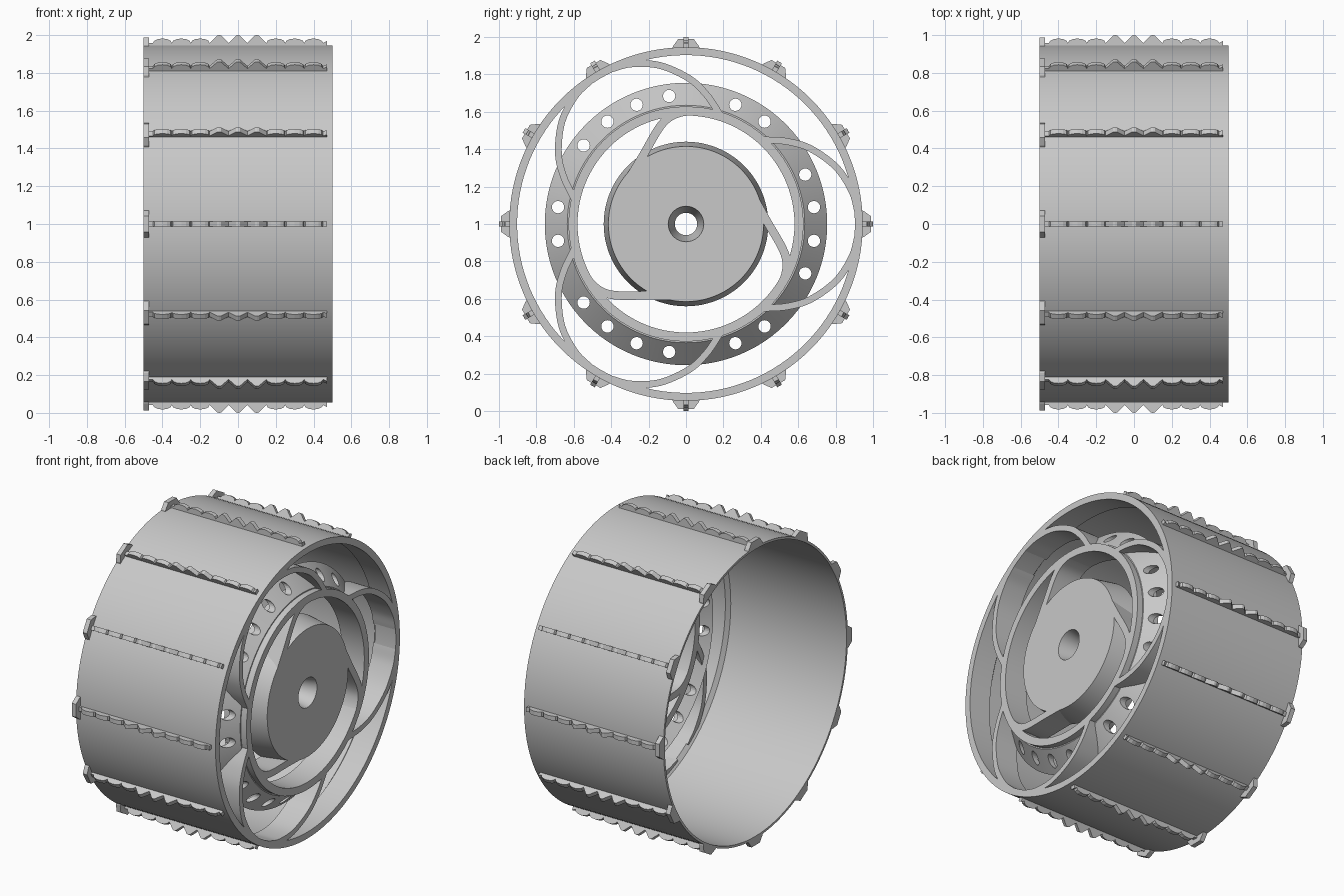
import bpy, bmesh, math
from mathutils import Vector, Matrix

cube = bpy.data.objects.get("Cube")
if cube:
    bpy.data.objects.remove(cube, do_unlink=True)

grey = bpy.data.materials.new("plain grey")
grey.use_nodes = True
COLOUR = (0.58, 0.58, 0.58, 1)
grey.diffuse_color = COLOUR
grey.node_tree.nodes["Principled BSDF"].inputs["Base Color"].default_value = COLOUR

AXLE = Matrix.Translation((0, 0, 1))      # axle runs along x at this height
FACE, BACK = 0.5, 0.34                    # depth of the spoke structure


def finish(name, bm, smooth=True):
    bmesh.ops.remove_doubles(bm, verts=bm.verts, dist=1e-5)
    bmesh.ops.recalc_face_normals(bm, faces=bm.faces)
    bm.transform(AXLE)
    mesh = bpy.data.meshes.new(name)
    bm.to_mesh(mesh)
    bm.free()
    mesh.materials.append(grey)
    ob = bpy.data.objects.new(name, mesh)
    bpy.context.collection.objects.link(ob)
    bpy.ops.object.select_all(action='DESELECT')
    ob.select_set(True)
    bpy.context.view_layer.objects.active = ob
    if smooth:
        bpy.ops.object.shade_smooth_by_angle(angle=math.radians(30))
    return ob


def lathe(name, profile, steps=96):
    """Revolve a closed (x, radius) profile about the axle."""
    bm = bmesh.new()
    verts = [bm.verts.new((x, 0, r)) for x, r in profile]
    edges = [bm.edges.new((verts[i - 1], verts[i])) for i in range(len(verts))]
    bmesh.ops.spin(bm, geom=verts + edges, cent=(0, 0, 0), axis=(1, 0, 0),
                   angle=math.tau, steps=steps, use_merge=True)
    return finish(name, bm)


def prism(bm, points, offset):
    """Extrude a planar outline along an offset."""
    low = [bm.verts.new(p) for p in points]
    high = [bm.verts.new(Vector(p) + Vector(offset)) for p in points]
    bm.faces.new(low)
    bm.faces.new(high[::-1])
    for i in range(len(low)):
        bm.faces.new((low[i - 1], low[i], high[i], high[i - 1]))
    return low + high


def smooth_path(pts, n=6):
    """Catmull-Rom curve through 2D points."""
    p = [Vector(q) for q in pts]
    p = [2 * p[0] - p[1]] + p + [2 * p[-1] - p[-2]]
    out = []
    for a, b, c, d in zip(p, p[1:], p[2:], p[3:]):
        for k in range(n):
            t = k / n
            out.append(0.5 * (2 * b + (c - a) * t + (2 * a - 5 * b + 4 * c - d) * t * t
                              + (3 * b - a - 3 * c + d) * t ** 3))
    return out + [p[-2]]


def ribbon(bm, path, width, turn, flip=1):
    """Curved spoke of constant width in the wheel plane."""
    left, right = [], []
    for i, q in enumerate(path):
        d = path[min(i + 1, len(path) - 1)] - path[max(i - 1, 0)]
        n = Vector((-d.y, d.x)).normalized() * width / 2
        left.append(q + n)
        right.append(q - n)
    verts = prism(bm, [(BACK, q.x, q.y * flip) for q in left + right[::-1]],
                  (FACE - BACK, 0, 0))
    bmesh.ops.rotate(bm, verts=verts, matrix=Matrix.Rotation(turn, 3, 'X'))


# Drum, hub and inner ring
lathe("drum", [(-0.5, 0.945), (0.5, 0.945), (0.5, 0.903), (0.35, 0.903),
               (0.33, 0.93), (-0.5, 0.93)], 128)
lathe("hub", [(FACE, 0.095), (FACE, 0.415), (BACK, 0.44), (BACK, 0.06)])
lathe("inner_ring", [(FACE, 0.58), (FACE, 0.628), (BACK, 0.628), (BACK, 0.58)])

# Sloping flange with a ring of holes, left solid where the spokes cross
flange = lathe("flange", [(0.46, 0.62), (0.46, 0.635), (BACK, 0.755),
                          (BACK - 0.02, 0.735), (0.43, 0.62)])
bm = bmesh.new()
for i in range(24):
    a = math.radians(7.5 + 15 * i)
    if i % 8 in (2, 5):
        continue
    spot = Matrix.Translation((0.4, 0.69 * math.cos(a), 0.69 * math.sin(a)))
    bmesh.ops.create_cone(bm, cap_ends=True, segments=20, radius1=0.033, radius2=0.033,
                          depth=0.4, matrix=spot @ Matrix.Rotation(math.pi / 2, 4, 'Y'))
cutter = finish("hole_cutter", bm, False)
cutter.hide_render = True
bpy.context.view_layer.objects.active = flange
cut = flange.modifiers.new("holes", 'BOOLEAN')
cut.object, cut.operation, cut.solver = cutter, 'DIFFERENCE', 'EXACT'
bpy.ops.object.modifier_apply(modifier=cut.name)
bpy.data.objects.remove(cutter, do_unlink=True)

# Outer spokes: three mirrored pairs from the inner ring to the drum
outer = [(0.615, 47), (0.70, 39), (0.78, 31), (0.86, 20.5), (0.905, 11), (0.921, 4)]
path = smooth_path([(r * math.cos(math.radians(a)), r * math.sin(math.radians(a)))
                    for r, a in outer])
bm = bmesh.new()
for k in range(3):
    for flip in (1, -1):
        ribbon(bm, path, 0.036, k * math.tau / 3, flip)
finish("outer_spokes", bm)

# Inner spokes: three swirling arms from the hub to the inner ring
path = smooth_path([(0, -0.385), (-0.2, -0.382), (-0.40, -0.378), (-0.50, -0.325),
                    (-0.565, -0.22), (-0.597, -0.1)])
bm = bmesh.new()
for k in range(3):
    ribbon(bm, path, 0.045, k * math.tau / 3)
finish("inner_spokes", bm)

# Tread ribs: scalloped crests with three taller pointed teeth in the middle
crest = [(-0.47, 0.935), (-0.47, 0.958)]
for i in range(-4, 5):
    x = i / 10
    if abs(i) < 2:
        crest += [(x - 0.05, 0.958), (x - 0.01, 0.998), (x, 1.0), (x + 0.01, 0.998)]
    else:
        crest += [(x - 0.05 * math.cos(t * math.pi / 6),
                   0.958 + 0.024 * math.sin(t * math.pi / 6)) for t in range(6)]
crest += [(0.45, 0.958), (0.47, 0.968), (0.47, 0.935)]
ribs, lugs = bmesh.new(), bmesh.new()
for k in range(12):
    turn = Matrix.Rotation(k * math.tau / 12, 3, 'X')
    verts = prism(ribs, [(x, -0.014, r) for x, r in crest], (0, 0.028, 0))
    bmesh.ops.rotate(ribs, verts=verts, matrix=turn)
    # End lugs on the open rim
    outline = [(-0.075, 0.935), (-0.07, 0.95), (-0.042, 0.988),
               (0.042, 0.988), (0.07, 0.95), (0.075, 0.935)]
    verts = prism(lugs, [(-0.5, t, r) for t, r in outline], (0.03, 0, 0))
    bmesh.ops.rotate(lugs, verts=verts, matrix=turn)
finish("tread_ribs", ribs, False)
finish("end_lugs", lugs, False)
